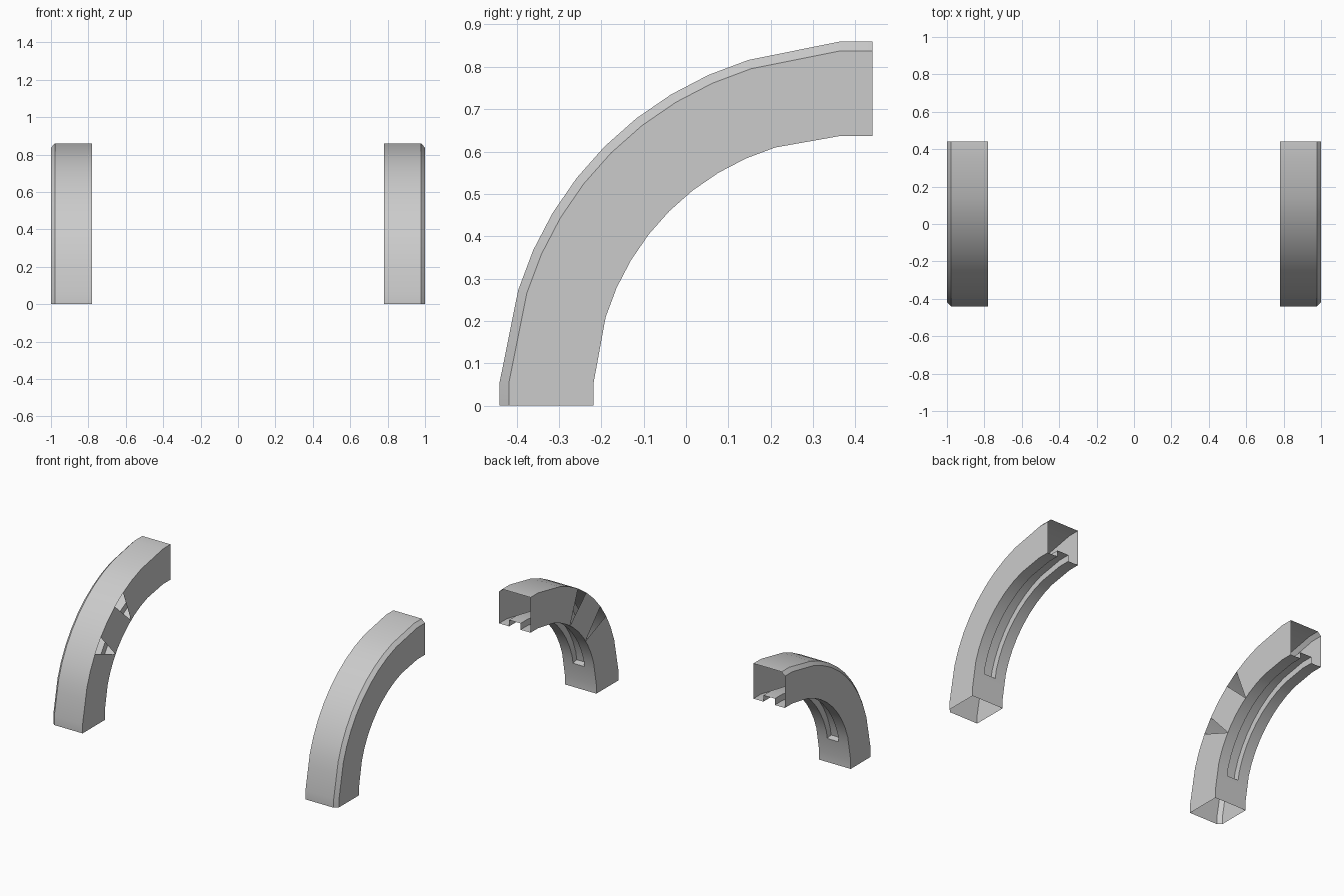
import bpy, bmesh, math
from mathutils import Vector

cube = bpy.data.objects.get("Cube")
if cube:
    bpy.data.objects.remove(cube)

grey = bpy.data.materials.new("light_grey")
grey.use_nodes = True
COLOUR = (0.6, 0.6, 0.6, 1)
grey.diffuse_color = COLOUR
grey.node_tree.nodes["Principled BSDF"].inputs["Base Color"].default_value = COLOUR

# Quarter-circle arc, seen from the side as (y, z)
CENTRE = Vector((0.387, 0.033))
R_OUT, R_IN = 0.819, 0.603
SLOT_DEPTH = 0.18      # share of the section height


def on_arc(angle, radius):
    a = math.radians(angle)
    return CENTRE + radius * Vector((-math.cos(a), math.sin(a)))


# Stations along the arc: pairs of outer and inner points
lower_end = [(Vector((-0.44, z)), Vector((-0.218, z))) for z in (0, 0.055)]
upper_end = [(Vector((y, 0.86)), Vector((y, 0.637))) for y in (0.365, 0.44)]
angles = list(range(17, 74, 7))
arc = [(on_arc(a, R_OUT), on_arc(a, R_IN)) for a in angles]
slot_start = tuple(p.lerp(q, 0.68) for p, q in zip(lower_end[1], arc[0]))
stations = lower_end + [slot_start] + arc + upper_end
FIRST_SLOT = 2
HOLES = [3 + angles.index(a) for a in (31, 52)]

# Cross-section: x and share of the way from outer to inner arc
SECTION = {
    "top_in": (0.78, 0), "top_out": (0.978, 0), "chamfer": (1, 0.1),
    "low_out": (1, 1), "lip_out": (0.93, 1),
    "slot_out": (0.93, 1 - SLOT_DEPTH), "slot_in": (0.85, 1 - SLOT_DEPTH),
    "lip_in": (0.85, 1), "low_in": (0.78, 1),
}
BODY = ["top_in", "top_out", "chamfer", "low_out", "lip_out"]
SLOT = ["lip_out", "slot_out", "slot_in", "lip_in"]


def make_shell(name, side):
    bm = bmesh.new()
    rings = []
    for i, (outer, inner) in enumerate(stations):
        ring = {}
        for key, (x, share) in SECTION.items():
            if key.startswith("slot") and i < FIRST_SLOT:
                continue
            y, z = outer.lerp(inner, share)
            ring[key] = bm.verts.new((side * x, y, z))
        rings.append(ring)

    for i, (a, b) in enumerate(zip(rings, rings[1:])):
        # Outer shell, lips and slot
        chain = BODY + (SLOT[1:] if i >= FIRST_SLOT else ["lip_in"]) + ["low_in"]
        for p, q in zip(chain, chain[1:]):
            bm.faces.new((a[p], a[q], b[q], b[p]))
        # Inward side wall, with two triangular openings
        if i in HOLES:
            tip = bm.verts.new((a["low_in"].co + b["low_in"].co) / 2)
            bm.faces.new((a["low_in"], a["top_in"], tip))
            bm.faces.new((b["top_in"], b["low_in"], tip))
        else:
            bm.faces.new((a["low_in"], a["top_in"], b["top_in"], b["low_in"]))
    # Closed lower end of the slot
    bm.faces.new([rings[FIRST_SLOT][k] for k in reversed(SLOT)])
    if side > 0:
        bmesh.ops.reverse_faces(bm, faces=bm.faces[:])

    mesh = bpy.data.meshes.new(name)
    bm.to_mesh(mesh)
    bm.free()
    mesh.materials.append(grey)
    obj = bpy.data.objects.new(name, mesh)
    bpy.context.collection.objects.link(obj)
    bpy.ops.object.select_all(action="DESELECT")
    obj.select_set(True)
    bpy.context.view_layer.objects.active = obj
    bpy.ops.object.shade_smooth_by_angle(angle=math.radians(25))


make_shell("left_curved_cover", 1)
make_shell("right_curved_cover", -1)
